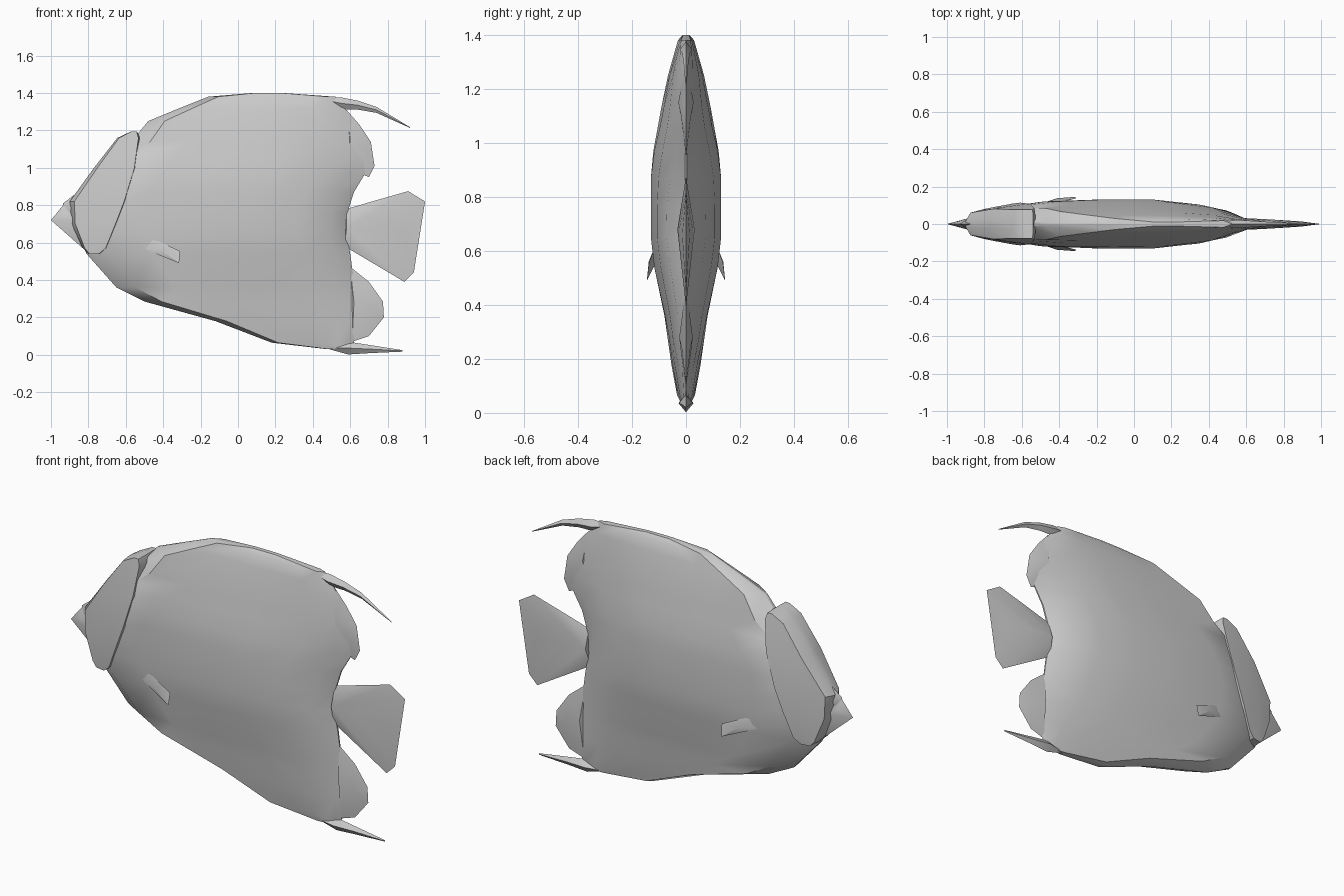
import bpy, bmesh


def lerp(table, t):
    # piecewise linear lookup
    if t <= table[0][0]:
        return table[0][1]
    for (a, u), (b, v) in zip(table, table[1:]):
        if t <= b:
            return u + (v - u) * (t - a) / (b - a)
    return table[-1][1]


def finish(name, bm, angle=0.6):
    bmesh.ops.remove_doubles(bm, verts=bm.verts, dist=0.0005)
    bmesh.ops.recalc_face_normals(bm, faces=bm.faces)
    me = bpy.data.meshes.new(name)
    bm.to_mesh(me)
    bm.free()
    ob = bpy.data.objects.new(name, me)
    bpy.context.collection.objects.link(ob)
    bpy.ops.object.select_all(action='DESELECT')
    ob.select_set(True)
    bpy.context.view_layer.objects.active = ob
    bpy.ops.object.shade_smooth_by_angle(angle=angle)
    return ob


WIDTH_X = [(-0.95, 0.03), (-0.8, 0.072), (-0.65, 0.1), (-0.4, 0.13),
           (0.15, 0.13), (0.45, 0.09), (0.6, 0.03), (0.73, 0.012)]
WIDTH_Z = [(0.03, 0.025), (0.08, 0.04), (0.36, 0.08), (0.6, 0.13),
           (0.92, 0.13), (1.22, 0.075), (1.38, 0.03), (1.4, 0.012)]


def body_width(x, z):
    return lerp(WIDTH_X, x) * lerp(WIDTH_Z, z) / 0.13


def slice_loft(name, slices, extra=0.0, edge=0.15):
    # stacked horizontal slices: (z, front x, rear x)
    bm = bmesh.new()
    fracs = [0, 0.08, 0.25, 0.45, 0.65, 0.82, 0.94, 1]
    loops = []
    for z, xf, xr in slices:
        side = []
        for f in fracs:
            x = xf + (xr - xf) * f
            w = body_width(x, z) + extra
            if f in (0, 1):
                w *= edge
            side.append((x, w))
        pts = [(x, -w, z) for x, w in side] + [(x, w, z) for x, w in reversed(side)]
        loops.append([bm.verts.new(p) for p in pts])
    for a, b in zip(loops, loops[1:]):
        n = len(a)
        for i in range(n):
            j = (i + 1) % n
            bm.faces.new((a[i], a[j], b[j], b[i]))
    bm.faces.new(loops[0])
    bm.faces.new(loops[-1])
    return finish(name, bm)


def hull_fin(name, outline, ridge):
    # flat outline in xz, thickened by ridge points (x, z, half thickness)
    bm = bmesh.new()
    for x, z in outline:
        bm.verts.new((x, 0, z))
    for x, z, t in ridge:
        bm.verts.new((x, t, z))
        bm.verts.new((x, -t, z))
    bmesh.ops.convex_hull(bm, input=bm.verts)
    return finish(name, bm, 0.7)


def streamer(name, path):
    # tapering diamond-section filament: (x, z, half height, half width)
    bm = bmesh.new()
    loops = [[bm.verts.new(p) for p in ((x, 0, z + h), (x, w, z), (x, 0, z - h), (x, -w, z))]
             for x, z, h, w in path]
    for a, b in zip(loops, loops[1:]):
        for i in range(4):
            j = (i + 1) % 4
            bm.faces.new((a[i], a[j], b[j], b[i]))
    bm.faces.new(loops[0])
    bm.faces.new(loops[-1])
    return finish(name, bm, 0.8)


# main body
slice_loft("body", [
    (0.03, 0.48, 0.58), (0.065, 0.18, 0.62), (0.18, -0.12, 0.635), (0.285, -0.5, 0.63),
    (0.36, -0.65, 0.625), (0.54, -0.81, 0.60), (0.65, -0.86, 0.58), (0.76, -0.87, 0.585),
    (0.87, -0.84, 0.62), (0.97, -0.76, 0.68), (1.06, -0.68, 0.71), (1.14, -0.57, 0.69),
    (1.25, -0.48, 0.62), (1.32, -0.31, 0.57), (1.38, -0.16, 0.52), (1.4, 0.08, 0.24)])

# face plate over the head
slice_loft("face_plate", [
    (0.54, -0.8, -0.74), (0.57, -0.83, -0.70), (0.7, -0.89, -0.64), (0.82, -0.9, -0.59),
    (1.0, -0.77, -0.54), (1.16, -0.645, -0.525), (1.195, -0.57, -0.54)],
    extra=0.009, edge=0.3)

# mouth
hull_fin("mouth", [(-1, 0.72), (-0.935, 0.8), (-0.83, 0.57), (-0.86, 0.8)],
         [(-0.87, 0.72, 0.035), (-0.92, 0.75, 0.018)])
hull_fin("upper_lip", [(-0.935, 0.81), (-0.87, 0.86), (-0.93, 0.74), (-0.85, 0.74)],
         [(-0.88, 0.79, 0.03)])

# tail and rear fins
hull_fin("tail_fin", [(0.58, 0.78), (0.7, 0.815), (0.91, 0.875), (1, 0.82), (0.94, 0.44),
                      (0.89, 0.39), (0.57, 0.58)],
         [(0.58, 0.68, 0.032), (0.72, 0.68, 0.025), (0.89, 0.66, 0.014)])
hull_fin("rear_lower_fin", [(0.6, 0.47), (0.7, 0.39), (0.775, 0.285), (0.78, 0.2),
                            (0.7, 0.1), (0.61, 0.07)],
         [(0.62, 0.28, 0.025), (0.71, 0.24, 0.016)])
hull_fin("rear_upper_fin", [(0.58, 1.31), (0.65, 1.23), (0.71, 1.14), (0.73, 1.01),
                            (0.7, 0.95), (0.58, 1.0)],
         [(0.6, 1.15, 0.028), (0.67, 1.1, 0.018)])

# trailing filaments
streamer("upper_streamer", [(0.45, 1.365, 0.008, 0.008), (0.55, 1.345, 0.032, 0.022),
                            (0.64, 1.335, 0.024, 0.016), (0.74, 1.31, 0.016, 0.01),
                            (0.92, 1.215, 0.002, 0.002)])
streamer("lower_streamer", [(0.49, 0.035, 0.006, 0.008), (0.59, 0.036, 0.034, 0.028),
                            (0.7, 0.031, 0.022, 0.015), (0.88, 0.021, 0.004, 0.002)])

# side fins flaring outwards
for name, s in (("left_side_fin", 1), ("right_side_fin", -1)):
    bm = bmesh.new()
    for x, y, z in ((-0.51, 0.105, 0.57), (-0.475, 0.11, 0.63), (-0.31, 0.137, 0.555),
                    (-0.315, 0.145, 0.49), (-0.41, 0.138, 0.56), (-0.4, 0.115, 0.55)):
        bm.verts.new((x, s * y, z))
    bmesh.ops.convex_hull(bm, input=bm.verts)
    finish(name, bm)
